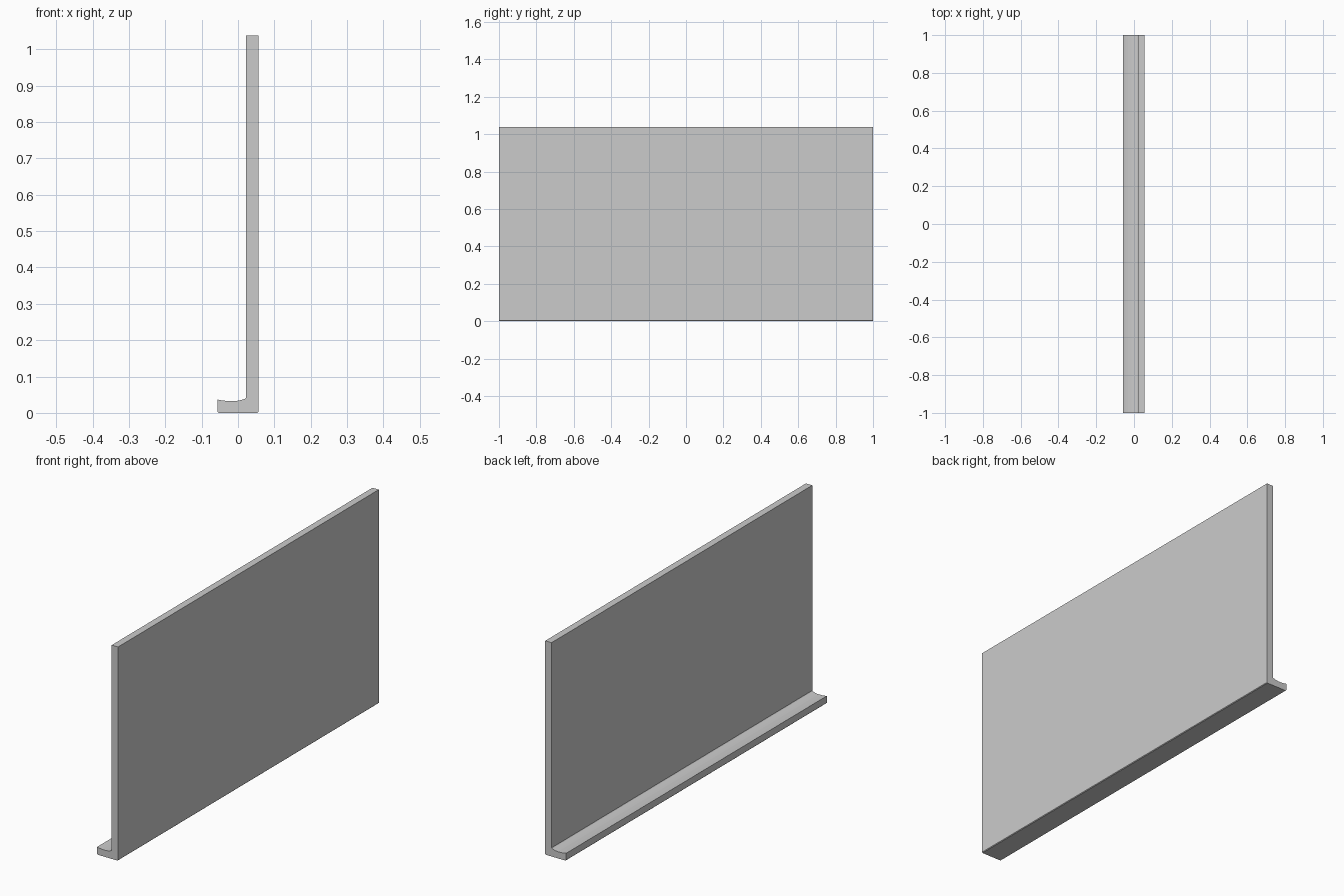
import bpy
import bmesh

if "Cube" in bpy.data.objects:
    bpy.data.objects.remove(bpy.data.objects["Cube"])

# L-shaped cross-section (x, z): tall wall with a shallow dished foot
PROFILE = [
    (-0.053, 0.0), (0.053, 0.0), (0.056, 0.003), (0.056, 1.038),
    (0.022, 1.038), (0.022, 0.042), (0.019, 0.039), (0.010, 0.036),
    (0.000, 0.0335), (-0.012, 0.0325), (-0.032, 0.033), (-0.046, 0.0345),
    (-0.057, 0.037), (-0.057, 0.004),
]


def extrude_profile(name, profile, length):
    """Extrude an xz profile along y, centred on y = 0."""
    bm = bmesh.new()
    face = bm.faces.new([bm.verts.new((x, -length / 2, z)) for x, z in profile])
    result = bmesh.ops.extrude_face_region(bm, geom=[face], use_keep_orig=True)
    verts = [v for v in result["geom"] if isinstance(v, bmesh.types.BMVert)]
    bmesh.ops.translate(bm, verts=verts, vec=(0, length, 0))
    bmesh.ops.recalc_face_normals(bm, faces=bm.faces)
    mesh = bpy.data.meshes.new(name)
    bm.to_mesh(mesh)
    bm.free()
    obj = bpy.data.objects.new(name, mesh)
    bpy.context.collection.objects.link(obj)
    return obj


# Wall panel with its foot, one continuous extrusion
extrude_profile("wall_with_foot", PROFILE, 2.0)
